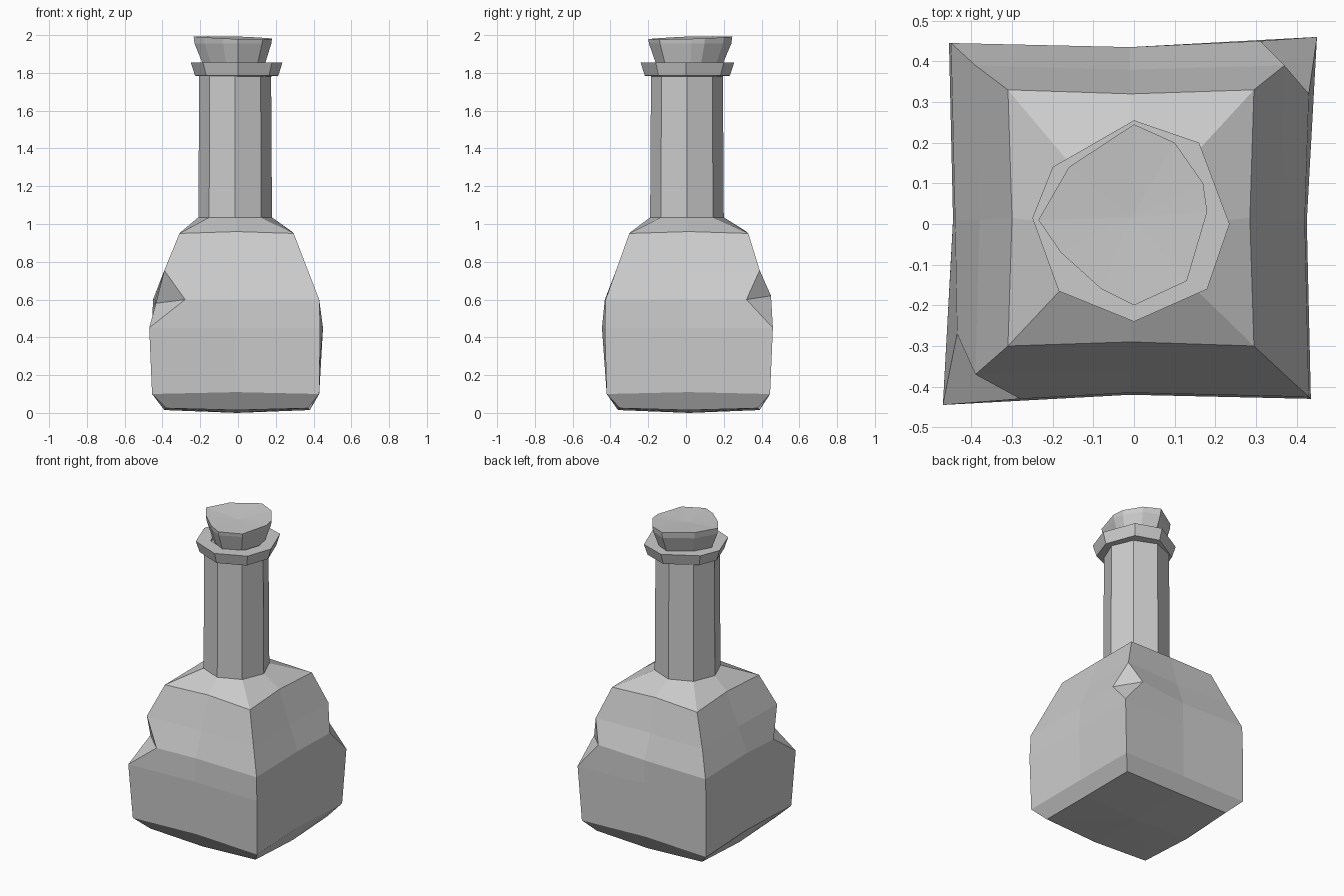
import bpy, bmesh, math

default = bpy.data.objects.get("Cube")
if default:
    bpy.data.objects.remove(default, do_unlink=True)

grey = bpy.data.materials.new("light_grey")
grey.use_nodes = True
colour = (0.6, 0.6, 0.6, 1)
grey.diffuse_color = colour
grey.node_tree.nodes["Principled BSDF"].inputs["Base Color"].default_value = colour


def loft(name, rings, closed=False):
    """Skin a stack of equal-length rings; cap both ends unless closed."""
    bm = bmesh.new()
    loops = [[bm.verts.new(p) for p in ring] for ring in rings]
    pairs = list(zip(loops, loops[1:]))
    if closed:
        pairs.append((loops[-1], loops[0]))
    for low, high in pairs:
        for i in range(len(low)):
            j = (i + 1) % len(low)
            bm.faces.new((low[i], low[j], high[j], high[i]))
    if not closed:
        for loop in (loops[0], loops[-1]):
            centre = bm.verts.new((
                sum(v.co.x for v in loop) / len(loop),
                sum(v.co.y for v in loop) / len(loop),
                0 if loop is loops[0] else loop[0].co.z))
            for i in range(len(loop)):
                bm.faces.new((loop[i - 1], loop[i], centre))
    bmesh.ops.remove_doubles(bm, verts=bm.verts, dist=0.0005)
    bmesh.ops.recalc_face_normals(bm, faces=bm.faces)
    mesh = bpy.data.meshes.new(name)
    bm.to_mesh(mesh)
    bm.free()
    mesh.materials.append(grey)
    obj = bpy.data.objects.new(name, mesh)
    bpy.context.collection.objects.link(obj)
    return obj


def double_corners(ring):
    """Repeat the two chipped corners so that every body ring matches."""
    return [ring[0]] + ring[:5] + ring[4:]


def square(left, right, front, back, z, bow=0.01, lift=0.0, chip=0.0):
    """Square ring with bowed-in sides, from the front left corner."""
    corners = [(left, front), (right, front), (right, back), (left, back)]
    inward = [(0, bow), (-bow, 0), (0, -bow), (bow, 0)]
    ring = []
    for i, (x, y) in enumerate(corners):
        nx, ny = corners[(i + 1) % 4]
        out = chip if i in (0, 2) else 0
        ring.append((x + math.copysign(out, x), y + math.copysign(out, y), z))
        ring.append(((x + nx) / 2 + inward[i][0],
                     (y + ny) / 2 + inward[i][1], z + lift))
    return double_corners(ring)


def octagon(radius, z, cx=-0.015, cy=0.005):
    angles = [math.radians(225 + 45 * i) for i in range(8)]
    return double_corners([(cx + radius * math.cos(a),
                            cy + radius * math.sin(a), z) for a in angles])


def outline(points, scale, z, tilt=0.0):
    return [(x * scale, y * scale, z + tilt * (y - x)) for x, y in points]


# Body and neck, with two opposite chipped corners
chipped = square(-0.45, 0.43, -0.425, 0.445, 0.6)
chipped[0] = (-0.435, -0.27, 0.58)
chipped[1] = (-0.28, -0.43, 0.6)
chipped[5] = (0.43, 0.32, 0.6)
chipped[6] = (0.31, 0.45, 0.62)
loft("bottle", [
    square(-0.38, 0.37, -0.35, 0.38, 0.025, bow=-0.01, lift=-0.01),
    square(-0.455, 0.43, -0.42, 0.445, 0.1, lift=0.01),
    square(-0.455, 0.435, -0.43, 0.445, 0.45, chip=0.015),
    chipped,
    square(-0.39, 0.37, -0.37, 0.39, 0.755),
    square(-0.31, 0.295, -0.3, 0.33, 0.95, lift=0.01),
    octagon(0.195, 1.035),
    octagon(0.19, 1.84),
])

# Collar around the mouth
rim = [(0.235, 0), (0.16, 0.2), (0, 0.255), (-0.2, 0.14),
       (-0.25, 0.015), (-0.185, -0.165), (0, -0.24), (0.18, -0.16)]
loft("collar", [outline(rim, 0.65, 1.78), outline(rim, 0.91, 1.785),
                outline(rim, 1, 1.855), outline(rim, 0.65, 1.855)], closed=True)

# Flared stopper
plug = [(0, 0.245), (-0.16, 0.14), (-0.235, 0.01), (-0.18, -0.07),
        (-0.08, -0.16), (0, -0.2), (0.13, -0.14), (0.18, 0.03),
        (0.17, 0.1), (0.1, 0.2)]
stopper = loft("stopper", [outline(plug, 0.78, 1.84), outline(plug, 0.98, 1.955),
                           outline(plug, 1, 1.985, 0.03)])
stopper_verts = stopper.data.vertices
for v in stopper_verts:
    if abs(v.co.x) + abs(v.co.y) < 0.1:
        v.co.z = 1.975 if v.co.z > 1.9 else 1.84
    v.co.z = min(v.co.z, 2.0)
